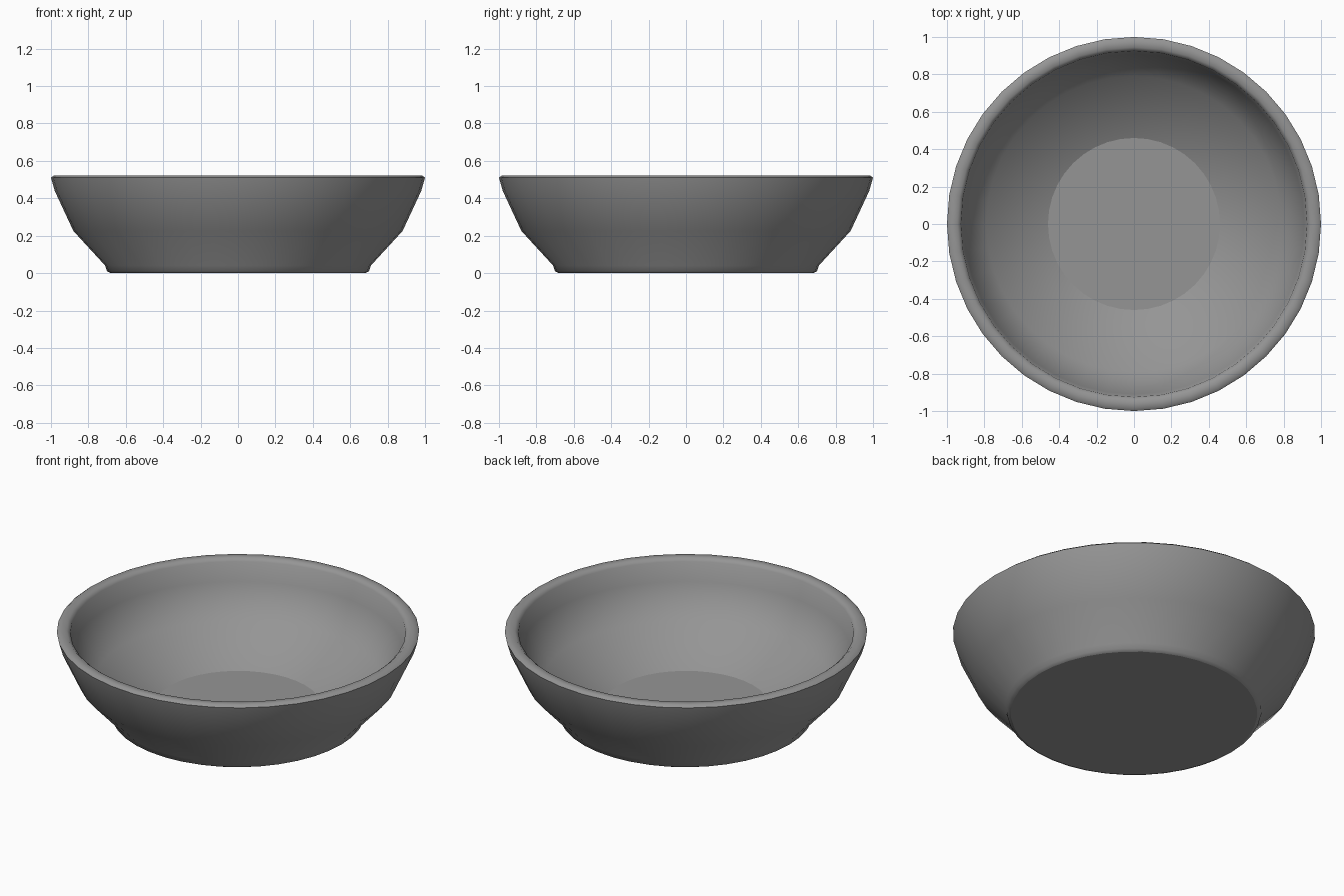
import bpy, bmesh
from math import radians

cube = bpy.data.objects.get("Cube")
if cube:
    bpy.data.objects.remove(cube, do_unlink=True)

SIDES = 40
# Radius and height from the centre of the base, up the outside, over the rim, down to the floor
PROFILE = [(0, 0), (0.68, 0), (0.70, 0.01), (0.71, 0.04), (0.88, 0.225), (0.98, 0.44),
           (1.0, 0.51), (0.985, 0.522), (0.945, 0.522), (0.925, 0.505),
           (0.91, 0.39), (0.79, 0.21), (0.46, 0.055), (0, 0.055)]

# Grey glaze
grey = bpy.data.materials.new("grey_ceramic")
grey.use_nodes = True
colour = (0.3, 0.3, 0.3, 1)
grey.diffuse_color = colour
grey.node_tree.nodes["Principled BSDF"].inputs["Base Color"].default_value = colour

# Bowl turned from the profile
bm = bmesh.new()
verts = [bm.verts.new((r, 0, z)) for r, z in PROFILE]
edges = [bm.edges.new(pair) for pair in zip(verts, verts[1:])]
bmesh.ops.spin(bm, geom=verts + edges, cent=(0, 0, 0), axis=(0, 0, 1),
               angle=radians(360), steps=SIDES)
bmesh.ops.remove_doubles(bm, verts=bm.verts, dist=0.001)
bmesh.ops.dissolve_degenerate(bm, edges=bm.edges, dist=0.0001)
bmesh.ops.recalc_face_normals(bm, faces=bm.faces)
mesh = bpy.data.meshes.new("bowl")
bm.to_mesh(mesh)
bm.free()
mesh.materials.append(grey)
bowl = bpy.data.objects.new("bowl", mesh)
bpy.context.collection.objects.link(bowl)

# Smooth walls with crisp floor and base edges
bpy.context.view_layer.objects.active = bowl
bowl.select_set(True)
bpy.ops.object.shade_smooth_by_angle(angle=radians(60))
for edge in mesh.edges:
    ends = [mesh.vertices[i].co for i in edge.vertices]
    on_ring = all(abs(v.xy.length - 0.46) < 0.01 or
                  (v.z < 0.001 and abs(v.xy.length - 0.68) < 0.01) for v in ends)
    if on_ring:
        edge.use_edge_sharp = True
